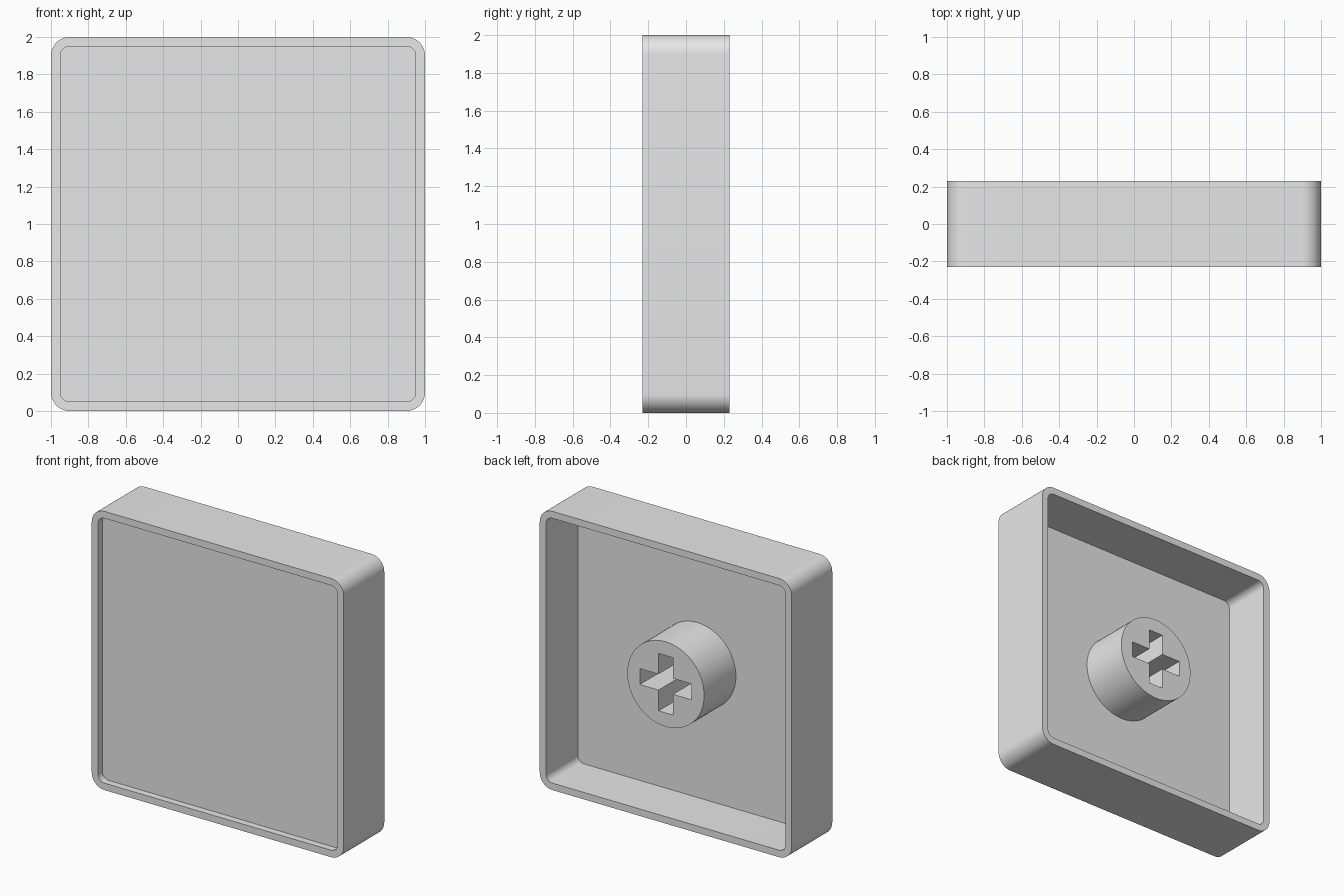
import bpy, bmesh
from math import sin, cos, pi, radians

cube = bpy.data.objects.get("Cube")
if cube:
    bpy.data.objects.remove(cube, do_unlink=True)

grey = bpy.data.materials.new("plain grey")
grey.use_nodes = True
grey.diffuse_color = (0.8, 0.8, 0.8, 1)
grey.node_tree.nodes["Principled BSDF"].inputs["Base Color"].default_value = (0.8, 0.8, 0.8, 1)

HALF_DEPTH = 0.23
MID = 1.0            # height of the centre
PLATE_FRONT, PLATE_BACK = -0.18, -0.13


def finish(obj):
    obj.data.materials.clear()
    obj.data.materials.append(grey)
    bpy.ops.object.select_all(action="DESELECT")
    obj.select_set(True)
    bpy.context.view_layer.objects.active = obj
    bpy.ops.object.shade_smooth_by_angle(angle=radians(30))


def rounded_ring(bm, half, radius, y, steps=12):
    """Rounded square of vertices in the plane at depth y."""
    ring = []
    for corner, (sx, sz) in enumerate([(1, 1), (-1, 1), (-1, -1), (1, -1)]):
        for i in range(steps + 1):
            a = (corner + i / steps) * pi / 2
            x = sx * (half - radius) + radius * cos(a)
            z = sz * (half - radius) + radius * sin(a)
            ring.append(bm.verts.new((x, y, MID + z)))
    return ring


# Shell: plate, shallow front recess, outer wall and deep back recess
bm = bmesh.new()
outer, inner = (1.0, 0.1), (0.95, 0.05)
rings = [rounded_ring(bm, *size, y) for size, y in [
    (inner, PLATE_FRONT), (inner, -HALF_DEPTH), (outer, -HALF_DEPTH),
    (outer, HALF_DEPTH), (inner, HALF_DEPTH), (inner, PLATE_BACK)]]
for a, b in zip(rings, rings[1:]):
    n = len(a)
    for i in range(n):
        j = (i + 1) % n
        bm.faces.new((a[i], a[j], b[j], b[i]))
bm.faces.new(rings[0])
bm.faces.new(rings[-1])
bmesh.ops.recalc_face_normals(bm, faces=bm.faces)
mesh = bpy.data.meshes.new("shell")
bm.to_mesh(mesh)
bm.free()
shell = bpy.data.objects.new("shell", mesh)
bpy.context.collection.objects.link(shell)
finish(shell)

# Stem: round post with a cross-shaped socket, extruded from a filled outline
L, W = 0.206, 0.057
quarter = [(L, -W), (L, W), (W, W)]
cross = []
for k in range(4):
    c, s = round(cos(k * pi / 2)), round(sin(k * pi / 2))
    cross += [(c * x - s * y, s * x + c * y) for x, y in quarter]
circle = [(0.305 * cos(i * pi / 36), 0.305 * sin(i * pi / 36)) for i in range(72)]

start = PLATE_BACK - 0.01
curve = bpy.data.curves.new("stem", "CURVE")
curve.dimensions = "2D"
curve.fill_mode = "BOTH"
curve.extrude = (HALF_DEPTH - start) / 2
for outline in (circle, cross):
    spline = curve.splines.new("POLY")
    spline.points.add(len(outline) - 1)
    for point, (x, y) in zip(spline.points, outline):
        point.co = (x, y, 0, 1)
    spline.use_cyclic_u = True
stem = bpy.data.objects.new("stem", curve)
stem.rotation_euler = (pi / 2, 0, 0)
stem.location = (0, (HALF_DEPTH + start) / 2, MID)
bpy.context.collection.objects.link(stem)
bpy.ops.object.select_all(action="DESELECT")
stem.select_set(True)
bpy.context.view_layer.objects.active = stem
bpy.ops.object.convert(target="MESH")
stem = bpy.context.view_layer.objects.active

# Weld the stem caps to its walls
bm = bmesh.new()
bm.from_mesh(stem.data)
bmesh.ops.remove_doubles(bm, verts=bm.verts, dist=0.0005)
bmesh.ops.recalc_face_normals(bm, faces=bm.faces)
bm.to_mesh(stem.data)
bm.free()
finish(stem)
